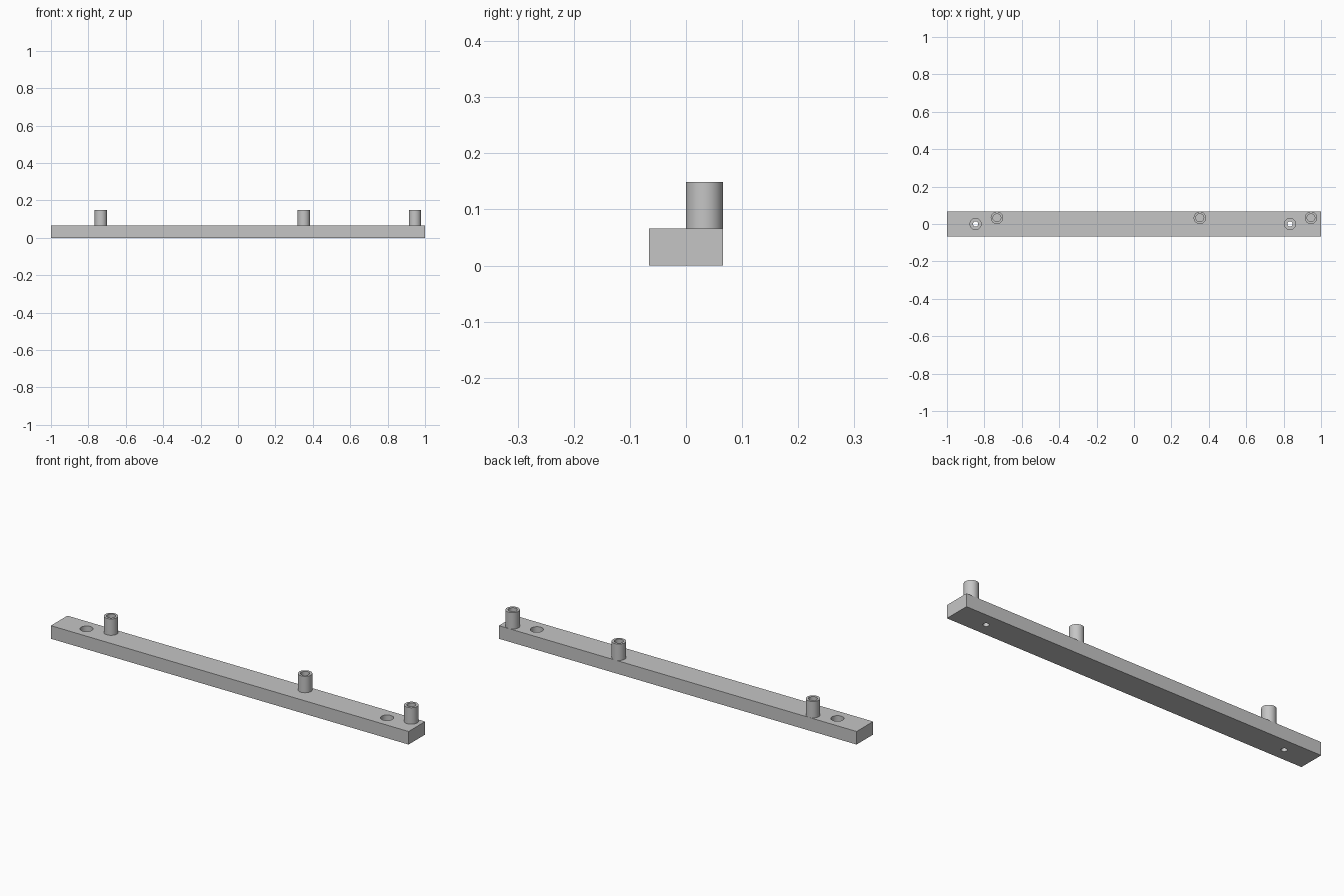
import bpy
import bmesh
import math

if "Cube" in bpy.data.objects:
    bpy.data.objects.remove(bpy.data.objects["Cube"])

LENGTH, WIDTH, HEIGHT = 2.0, 0.132, 0.066
POST_TOP = 0.149
POST_X = (-0.733, 0.352, 0.946)
HOLE_X = (-0.847, 0.834)
SEGMENTS = 48

grey = bpy.data.materials.new("grey")
grey.use_nodes = True
grey.diffuse_color = (0.56, 0.56, 0.56, 1)
grey.node_tree.nodes["Principled BSDF"].inputs["Base Color"].default_value = grey.diffuse_color


def new_object(name, bm, location):
    """Turn a bmesh into a linked grey object."""
    bmesh.ops.recalc_face_normals(bm, faces=bm.faces)
    mesh = bpy.data.meshes.new(name)
    bm.to_mesh(mesh)
    bm.free()
    mesh.materials.append(grey)
    obj = bpy.data.objects.new(name, mesh)
    obj.location = location
    bpy.context.collection.objects.link(obj)
    return obj


def lathe(name, profile, location):
    """Revolve a closed (radius, height) profile around the z axis."""
    bm = bmesh.new()
    verts = [bm.verts.new((r, 0, z)) for r, z in profile]
    edges = [bm.edges.new(pair) for pair in zip(verts, verts[1:])]
    bmesh.ops.spin(bm, geom=verts + edges, cent=(0, 0, 0), axis=(0, 0, 1),
                   angle=math.tau, steps=SEGMENTS, use_merge=False)
    bmesh.ops.remove_doubles(bm, verts=bm.verts, dist=1e-5)
    return new_object(name, bm, location)


def shade(obj):
    bpy.ops.object.select_all(action="DESELECT")
    obj.select_set(True)
    bpy.context.view_layer.objects.active = obj
    bpy.ops.object.shade_smooth_by_angle(angle=math.radians(30))


# Long rectangular bar
bm = bmesh.new()
bmesh.ops.create_cube(bm, size=1)
bmesh.ops.scale(bm, vec=(LENGTH, WIDTH, HEIGHT), verts=bm.verts)
bar = new_object("bar", bm, (0, 0, HEIGHT / 2))

# Stepped screw holes: wide recess above, narrow hole through the bottom
cutter_profile = [(0, -0.02), (0.014, -0.02), (0.014, 0.033),
                  (0.03, 0.033), (0.03, 0.09), (0, 0.09)]
cutters = []
for i, x in enumerate(HOLE_X):
    cutter = lathe(f"hole_cutter_{i + 1}", cutter_profile, (x, 0, 0))
    cutter.hide_render = True
    cutters.append(cutter)
    cut = bar.modifiers.new("screw_hole", "BOOLEAN")
    cut.operation = "DIFFERENCE"
    cut.solver = "EXACT"
    cut.object = cutter

bpy.context.view_layer.objects.active = bar
for modifier in list(bar.modifiers):
    bpy.ops.object.modifier_apply(modifier=modifier.name)
for cutter in cutters:
    bpy.data.objects.remove(cutter)
shade(bar)

# Hollow posts standing along the back edge
post_profile = [(0.033, HEIGHT), (0.033, POST_TOP), (0.021, POST_TOP),
                (0.021, HEIGHT + 0.001), (0, HEIGHT + 0.001)]
for i, x in enumerate(POST_X):
    shade(lathe(f"post_{i + 1}", post_profile, (x, 0.033, 0)))
